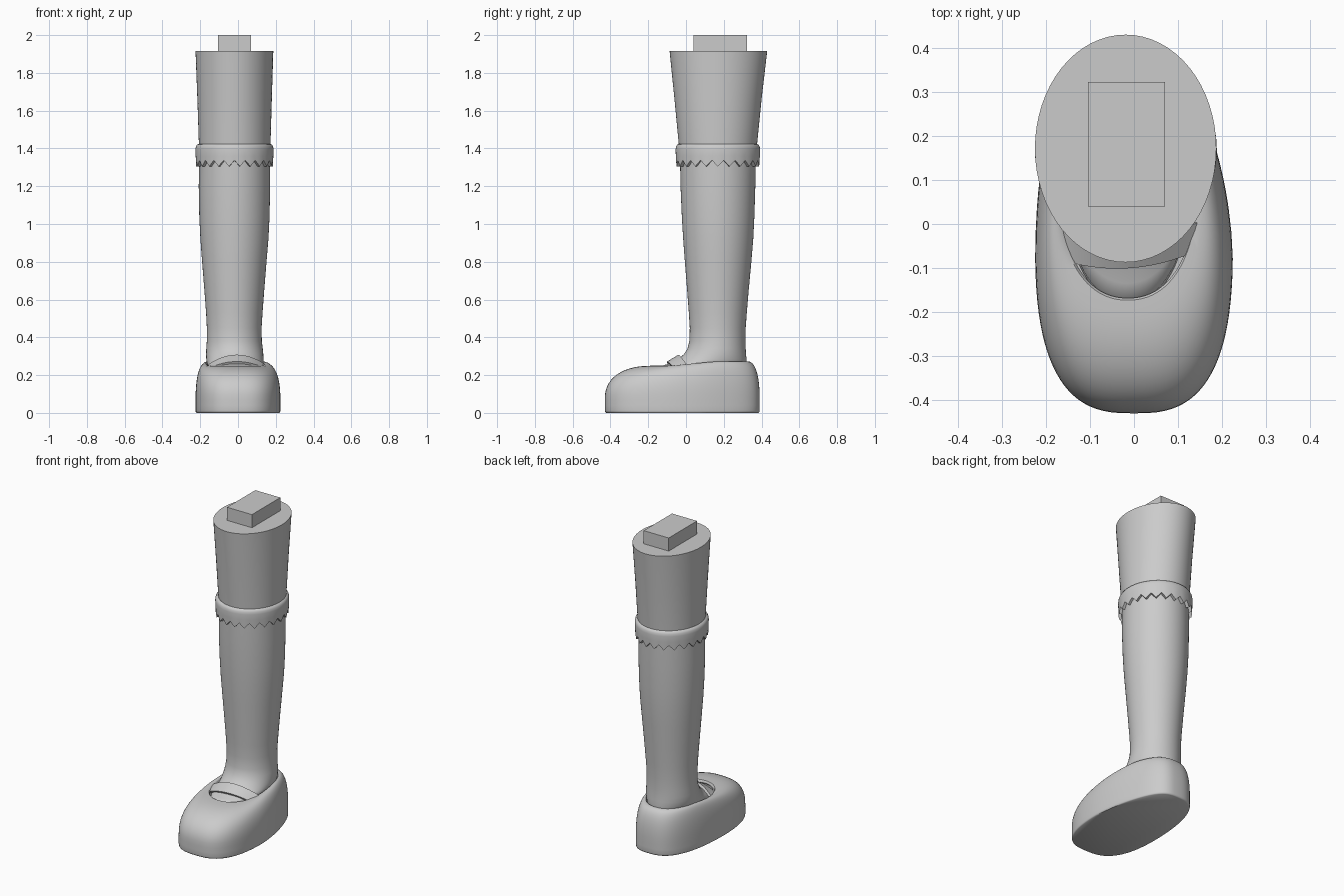
import bpy, bmesh, math

if "Cube" in bpy.data.objects:
    bpy.data.objects.remove(bpy.data.objects["Cube"])

grey = bpy.data.materials.new("plain_grey")
grey.diffuse_color = (0.6, 0.6, 0.6, 1)
grey.use_nodes = True
grey.node_tree.nodes["Principled BSDF"].inputs["Base Color"].default_value = grey.diffuse_color


def make(name, verts, faces, smooth=True, angle=40):
    me = bpy.data.meshes.new(name)
    me.from_pydata(verts, [], faces)
    bm = bmesh.new()
    bm.from_mesh(me)
    bmesh.ops.recalc_face_normals(bm, faces=bm.faces)
    bm.to_mesh(me)
    bm.free()
    me.materials.append(grey)
    ob = bpy.data.objects.new(name, me)
    bpy.context.collection.objects.link(ob)
    if smooth:
        bpy.ops.object.select_all(action='DESELECT')
        ob.select_set(True)
        bpy.context.view_layer.objects.active = ob
        bpy.ops.object.shade_smooth_by_angle(angle=math.radians(angle))
    return ob


def loft(name, rings, caps=True, closed=False, angle=40):
    """Skin a list of rings that all have the same number of points."""
    n, k = len(rings[0]), len(rings)
    verts = [p for r in rings for p in r]
    faces = [(i * n + j, i * n + (j + 1) % n,
              (i + 1) % k * n + (j + 1) % n, (i + 1) % k * n + j)
             for i in range(k if closed else k - 1) for j in range(n)]
    if caps:
        faces += [tuple(range(n)), tuple(range((k - 1) * n, k * n))]
    return make(name, verts, faces, angle=angle)


def angles(n):
    return [2 * math.pi * i / n for i in range(n)]


def oval(z, x0, x1, y0, y1, n=64):
    """Horizontal ellipse given by its extents."""
    return [((x0 + x1) / 2 + (x1 - x0) / 2 * math.cos(a),
             (y0 + y1) / 2 + (y1 - y0) / 2 * math.sin(a), z) for a in angles(n)]


def step(a, b, v):
    t = min(1, max(0, (v - a) / (b - a)))
    return t * t * (3 - 2 * t)


def spow(v, e):
    return math.copysign(abs(v) ** e, v)


# Thigh, from the cuff to the flat top
loft("thigh", [oval(1.36, -.205, .169, -.033, .371), oval(1.42, -.207, .172, -.038, .376),
               oval(1.66, -.215, .179, -.061, .40), oval(1.917, -.225, .187, -.087, .43)])

# Lower leg, spreading into the instep inside the shoe
loft("lower_leg", [oval(*s) for s in (
    (.18, -.155, .125, -.19, .32), (.232, -.155, .125, -.18, .32),
    (.248, -.16, .13, -.135, .32), (.265, -.165, .135, -.075, .32),
    (.285, -.168, .135, -.04, .32), (.31, -.169, .134, -.012, .318),
    (.34, -.168, .131, .008, .316), (.38, -.165, .126, .018, .315),
    (.45, -.165, .125, .02, .316), (.53, -.169, .13, .015, .322),
    (.65, -.178, .139, .006, .332), (.8, -.19, .151, -.006, .346),
    (.92, -.199, .161, -.015, .356), (1.04, -.205, .167, -.022, .362),
    (1.2, -.208, .17, -.029, .367), (1.37, -.205, .17, -.032, .37))], angle=60)

# Cuff with a rounded top and a zigzag hem
N, TEETH = 176, 22


def cuff_ring(z, grow, hem=0):
    ring = oval(z, -.205 - grow, .168 + grow, -.035 - grow, .372 + grow, N)
    per = N // TEETH
    return [(x, y, zz - hem * abs((i % per) / (per / 2) - 1))
            for i, (x, y, zz) in enumerate(ring)]


loft("cuff", [cuff_ring(1.337, -.006, .032), cuff_ring(1.337, .017, .032),
              cuff_ring(1.36, .019), cuff_ring(1.395, .02), cuff_ring(1.41, .018),
              cuff_ring(1.42, .012), cuff_ring(1.424, .003), cuff_ring(1.42, -.01)],
     caps=False, closed=True)

# Shoe: outer outline blended into the foot opening with a rounded profile
A = angles(96)


def outline(a):
    y = -.02 + .41 * spow(math.sin(a), 2 / 2.8)
    x = .225 * spow(math.cos(a), 2 / 2.8)
    taper = .24 if x > 0 else .1
    return x * (1 - taper * step(-.1, .4, y)), y


def opening(a):
    return -.014 + .156 * spow(math.cos(a), .9), .076 + .249 * spow(math.sin(a), .9)


def shoe_ring(t, z0=.07):
    ring = []
    for a in A:
        (ox, oy), (ix, iy) = outline(a), opening(a)
        c = 1 - math.cos(t * math.pi / 2) ** .85
        s = math.sin(t * math.pi / 2) ** .85
        top = .25 + .023 * step(-.1, .2, iy)
        ring.append((ox + (ix - ox) * c, oy + (iy - oy) * c, z0 + (top - z0) * s))
    return ring


def flat_ring(z, k):
    return [(x * k, -.02 + (y + .02) * k, z) for x, y in map(outline, A)]


upper = [shoe_ring(i / 14) for i in range(15)]
lip = [[(x * .97, .076 + (y - .076) * .98, z - d) for x, y, z in upper[-1]]
       for d in (.006, .06)]
loft("shoe", [flat_ring(0, .98), flat_ring(.004, .995), flat_ring(.012, 1),
              flat_ring(.04, 1)] + upper + lip, angle=50)

# Strap arching over the instep
M = 24
rings = []
for i in range(M + 1):
    u = i / M * 2 - 1
    x, arch = -.006 + .16 * u, 1 - u * u
    skew = .012 * u
    front = (x * .93, -.073 - .027 * arch + skew, .236 + .036 * arch)
    back = (x, -.003 - .037 * arch + skew, .25 + .058 * arch)
    drop = (.008, -.014)
    rings.append([front, back] + [(p[0], p[1] + drop[0], p[2] + drop[1])
                                  for p in (back, front)])
loft("strap", rings)

# Block on top of the thigh
x0, x1, y0, y1, z0, z1 = -.105, .07, .04, .323, 1.9, 2.0
make("top_block", [(x, y, z) for z in (z0, z1)
                   for x, y in ((x0, y0), (x1, y0), (x1, y1), (x0, y1))],
     [(0, 1, 2, 3), (4, 5, 6, 7)] + [(i, (i + 1) % 4, (i + 1) % 4 + 4, i + 4)
                                     for i in range(4)], smooth=False)
